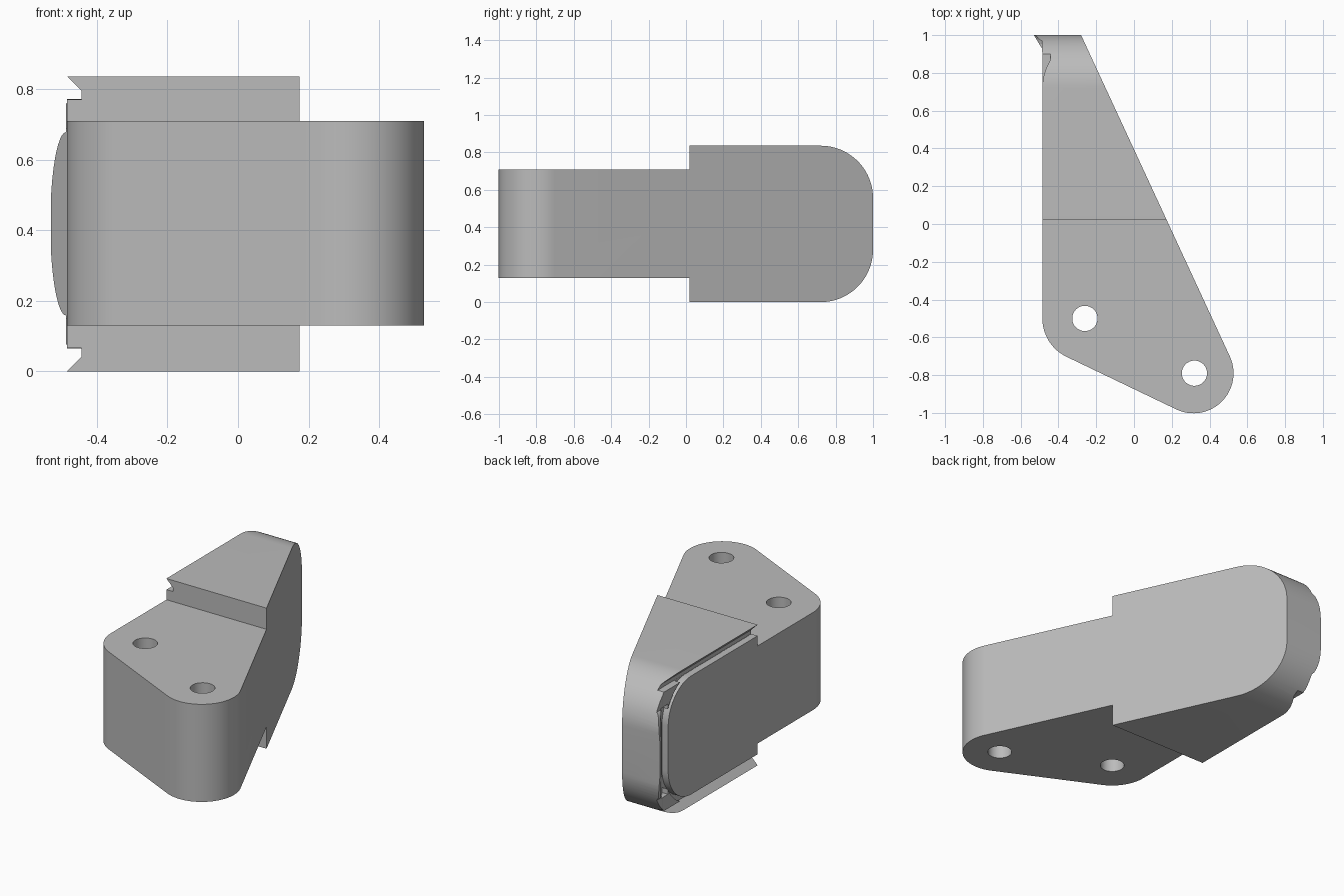
import bpy
import bmesh
from math import sin, cos, pi, radians

if "Cube" in bpy.data.objects:
    bpy.data.objects.remove(bpy.data.objects["Cube"], do_unlink=True)

H = 0.836          # full height
MID = H / 2

grey = bpy.data.materials.new("plain grey")
grey.use_nodes = True
grey.diffuse_color = (0.5, 0.5, 0.5, 1)
grey.node_tree.nodes["Principled BSDF"].inputs["Base Color"].default_value = (0.5, 0.5, 0.5, 1)


def arc(cx, cy, r, a0, a1, n=20):
    angles = [radians(a0 + (a1 - a0) * i / n) for i in range(n + 1)]
    return [(cx + r * cos(a), cy + r * sin(a)) for a in angles]


def prism(name, points, axis, lo, hi):
    """Extrude a 2D profile along the given axis."""
    place = {"x": lambda p, d: (d, p[0], p[1]),
             "y": lambda p, d: (p[0], d, p[1]),
             "z": lambda p, d: (p[0], p[1], d)}[axis]
    bm = bmesh.new()
    a, b = [[bm.verts.new(place(p, d)) for p in points] for d in (lo, hi)]
    bm.faces.new(a)
    bm.faces.new(b)
    n = len(points)
    for i in range(n):
        j = (i + 1) % n
        bm.faces.new((a[i], a[j], b[j], b[i]))
    bmesh.ops.recalc_face_normals(bm, faces=bm.faces)
    mesh = bpy.data.meshes.new(name)
    bm.to_mesh(mesh)
    bm.free()
    mesh.materials.append(grey)
    ob = bpy.data.objects.new(name, mesh)
    bpy.context.collection.objects.link(ob)
    return ob


def combine(target, tool, operation):
    """Apply a boolean and discard the tool."""
    mod = target.modifiers.new("cut", "BOOLEAN")
    mod.operation = operation
    mod.solver = "EXACT"
    mod.object = tool
    bpy.context.view_layer.objects.active = target
    bpy.ops.object.modifier_apply(modifier=mod.name)
    bpy.data.objects.remove(tool, do_unlink=True)


def rounded_end(back, low, r):
    """Side profile with two rounded corners at the back."""
    return ([(0.0, low)] + arc(back - r, low + r, r, -90, 0)
            + arc(back - r, H - low - r, r, 0, 90) + [(0.0, H - low)])


# Plan outline: tapered arm with two rounded lobes and a pointed back lip
outline = ([(-0.485, 0.91)] + arc(-0.26, -0.5, 0.225, 180, 244.6)
           + arc(0.315, -0.79, 0.212, 244.6, 384.6, 32)
           + [(-0.28, 1.0), (-0.53, 1.0)])
body = prism("bracket_body", outline, "z", -0.2, 1.1)

# Side profile: thin front tongue, taller back block with round corners
side = ([(-1.2, 0.13), (0.02, 0.13), (0.02, 0)]
        + arc(0.72, 0.28, 0.28, -90, 0) + arc(0.72, H - 0.28, 0.28, 0, 90)
        + [(0.02, H), (0.02, 0.71), (-1.2, 0.71)])
combine(body, prism("side_profile", side, "x", -1, 1), "INTERSECT")

# End profile: undercut notches along the long edge and the bulging lip
notch = [(-0.585, -0.1), (-0.443, 0.042), (-0.443, 0.065)]
lip = [(-0.487 - 0.045 * sin(pi * i / 24), MID - 0.26 * cos(pi * i / 24)) for i in range(25)]
end = ([(0.8, -0.1)] + notch + [(-0.487, 0.065)] + lip + [(-0.487, H - 0.065)]
       + [(x, H - z) for x, z in reversed(notch)] + [(0.8, H + 0.1)])
combine(body, prism("end_profile", end, "y", -1.3, 1.3), "INTERSECT")

# Groove that follows the rounded end of the flat face
groove = prism("groove_ring", rounded_end(0.885, 0.042, 0.24), "x", -0.7, -0.444)
combine(groove, prism("groove_core", [(y - 0.03 if y == 0 else y, z) for y, z in
        rounded_end(0.86, 0.066, 0.22)], "x", -0.8, -0.3), "DIFFERENCE")
combine(body, groove, "DIFFERENCE")
wedge = [(-0.446, 0.862), (-0.56, 0.862), (-0.56, 1.03), (-0.532, 1.003)]
combine(body, prism("lip_undercut", wedge, "z", 0.15, H - 0.15), "DIFFERENCE")

# Bolt holes
for x, y in ((-0.26, -0.5), (0.32, -0.79)):
    combine(body, prism("hole", arc(x, y, 0.067, 0, 348.75, 31), "z", -0.3, 1.2), "DIFFERENCE")

bpy.ops.object.select_all(action="DESELECT")
body.select_set(True)
bpy.context.view_layer.objects.active = body
bpy.ops.object.shade_smooth_by_angle(angle=radians(25))
